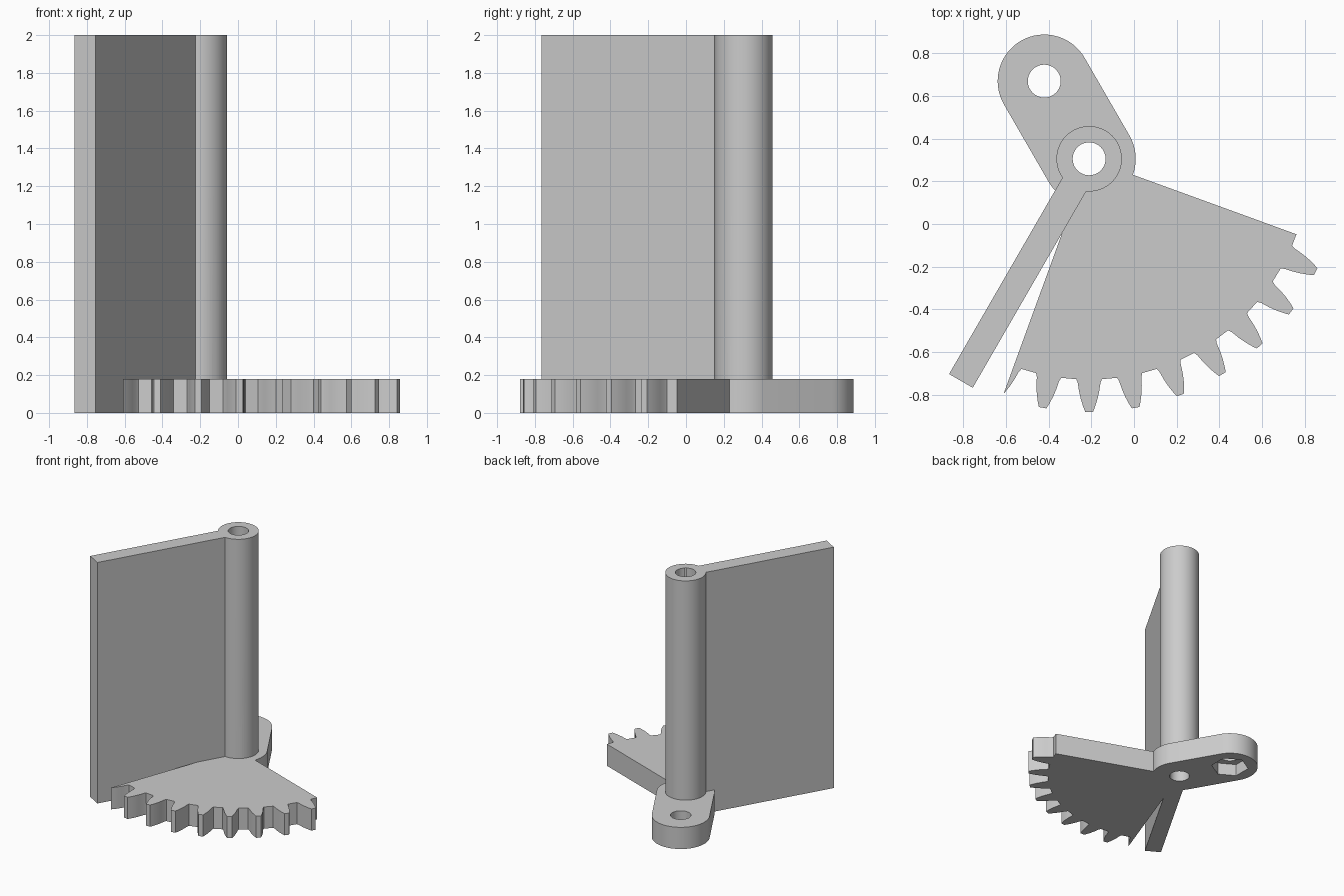
import bpy
import bmesh
from math import radians, cos, sin, sqrt
from mathutils import Vector

cube = bpy.data.objects.get("Cube")
if cube:
    bpy.data.objects.remove(cube, do_unlink=True)

PIVOT = Vector((-0.21, 0.305))
ARM_DIR, BLADE_DIR = 120, 240
PLATE, HEIGHT = 0.18, 2.0
ROOT_R = 1.033

grey = bpy.data.materials.new("light grey")
grey.use_nodes = True
grey.diffuse_color = (0.6, 0.6, 0.6, 1)
grey.node_tree.nodes["Principled BSDF"].inputs["Base Color"].default_value = (0.6, 0.6, 0.6, 1)


def polar(center, radius, degrees):
    a = radians(degrees)
    return center + Vector((cos(a), sin(a))) * radius


def arc(center, radius, start, end, steps):
    return [polar(center, radius, start + (end - start) * i / steps) for i in range(steps + 1)]


def circle(center, radius, sides, start=0):
    return arc(center, radius, start, start + 360, sides)[:-1]


def prism(name, outline, z0, z1):
    """Extrude a counter-clockwise outline from z0 to z1."""
    bm = bmesh.new()
    face = bm.faces.new([bm.verts.new((p.x, p.y, z0)) for p in outline])
    top = bmesh.ops.extrude_face_region(bm, geom=[face])["geom"]
    bmesh.ops.translate(bm, vec=(0, 0, z1 - z0),
                        verts=[v for v in top if isinstance(v, bmesh.types.BMVert)])
    bmesh.ops.recalc_face_normals(bm, faces=bm.faces)
    mesh = bpy.data.meshes.new(name)
    bm.to_mesh(mesh)
    bm.free()
    mesh.materials.append(grey)
    obj = bpy.data.objects.new(name, mesh)
    bpy.context.collection.objects.link(obj)
    return obj


def combine(target, tool, operation):
    """Apply a boolean and discard the helper."""
    mod = target.modifiers.new(operation, "BOOLEAN")
    mod.operation = operation
    mod.solver = "EXACT"
    mod.object = tool
    tool.hide_render = True
    bpy.context.view_layer.objects.active = target
    bpy.ops.object.modifier_apply(modifier=mod.name)
    bpy.data.objects.remove(tool, do_unlink=True)


# Toothed quarter sector: half-widths of one tooth from root to tip
flank = [(ROOT_R, 0.06), (1.05, 0.053), (1.09, 0.047), (1.125, 0.039), (1.16, 0.028), (1.185, 0.018)]
pitch = 360 / 34


def tooth(angle):
    out = Vector((cos(radians(angle)), sin(radians(angle))))
    side = Vector((-out.y, out.x))

    def point(r, w):
        return PIVOT + out * sqrt(r * r - w * w) + side * w
    return [point(r, -w) for r, w in flank] + [point(r, w) for r, w in reversed(flank)]


rim = []
for k in range(-2, 8):
    rim += tooth(270 + k * pitch)
sector = prism("gear_sector", [PIVOT] + rim, 0, PLATE)
# Trim the half teeth to an exact quarter turn
wedge = prism("sector_trim", [PIVOT] + [polar(PIVOT, 2, a) for a in (250, 280, 310, 340)],
              -0.1, PLATE + 0.1)
combine(sector, wedge, "INTERSECT")

# Rounded lever arm
arm_end = polar(PIVOT, 0.42, ARM_DIR)
arm = prism("lever_arm", arc(arm_end, 0.218, ARM_DIR - 90, ARM_DIR + 90, 32)
            + arc(PIVOT, 0.218, ARM_DIR + 90, ARM_DIR + 270, 32), 0, PLATE)

# Tall hinge tube and flat blade
tube = prism("hinge_tube", circle(PIVOT, 0.153, 64), 0, HEIGHT)
tip = polar(PIVOT, 1.2, BLADE_DIR)
blade = prism("blade", [polar(p, 0.064, BLADE_DIR + side)
                        for p, side in ((PIVOT, -90), (tip, -90), (tip, 90), (PIVOT, 90))], 0, HEIGHT)

# Join into one solid
body = tube
for part in (blade, arm, sector):
    combine(body, part, "UNION")
body.name = "geared_blade_lever"

# Hinge bore, bolt hole and hexagonal nut pocket underneath
for cutter in (prism("bore", circle(PIVOT, 0.077, 48), -0.1, HEIGHT + 0.1),
               prism("bolt_hole", circle(arm_end, 0.077, 48), -0.1, PLATE + 0.1),
               prism("nut_pocket", circle(arm_end, 0.145, 6, ARM_DIR + 30), -0.1, 0.1)):
    combine(body, cutter, "DIFFERENCE")

bpy.ops.object.select_all(action="DESELECT")
body.select_set(True)
bpy.context.view_layer.objects.active = body
bpy.ops.object.shade_smooth_by_angle(angle=radians(25))
